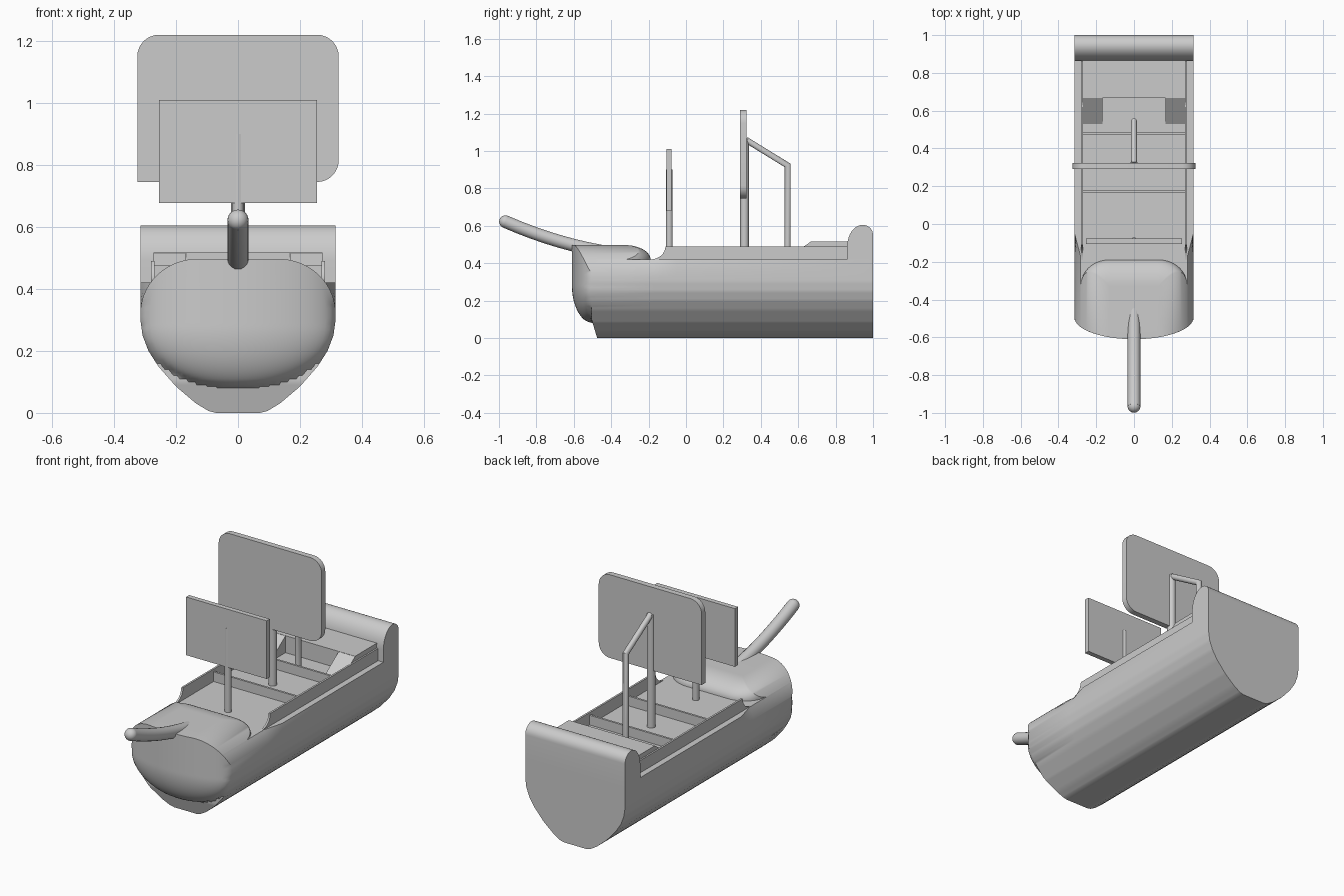
import bpy, bmesh, math
from mathutils import Vector

if "Cube" in bpy.data.objects:
    bpy.data.objects.remove(bpy.data.objects["Cube"])

GREY = (0.6, 0.6, 0.6, 1)
mat = bpy.data.materials.new("plain grey")
mat.use_nodes = True
mat.diffuse_color = GREY
mat.node_tree.nodes["Principled BSDF"].inputs["Base Color"].default_value = GREY


def finish(name, bm, angle=35):
    bmesh.ops.remove_doubles(bm, verts=bm.verts, dist=0.0002)
    bmesh.ops.recalc_face_normals(bm, faces=bm.faces)
    me = bpy.data.meshes.new(name)
    bm.to_mesh(me)
    bm.free()
    me.materials.append(mat)
    ob = bpy.data.objects.new(name, me)
    bpy.context.collection.objects.link(ob)
    bpy.ops.object.select_all(action="DESELECT")
    bpy.context.view_layer.objects.active = ob
    ob.select_set(True)
    bpy.ops.object.shade_smooth_by_angle(angle=math.radians(angle))
    return ob


def prism(name, profile, lo, hi, axis="X"):
    """Extrude a (y, z) profile along x, or an (x, z) profile along y."""
    bm = bmesh.new()
    place = (lambda t, a, b: (t, a, b)) if axis == "X" else (lambda t, a, b: (a, t, b))
    face = bm.faces.new([bm.verts.new(place(lo, a, b)) for a, b in profile])
    out = bmesh.ops.extrude_face_region(bm, geom=[face])
    verts = [g for g in out["geom"] if isinstance(g, bmesh.types.BMVert)]
    bmesh.ops.translate(bm, verts=verts, vec=place(hi - lo, 0, 0))
    return finish(name, bm)


def box(name, x0, x1, y0, y1, z0, z1):
    return prism(name, [(y0, z0), (y1, z0), (y1, z1), (y0, z1)], x0, x1)


def loft(name, rows, stations, cols=40):
    """Solid from stations of (y function, half-width function)."""
    bm = bmesh.new()
    grids = []
    for yf, wf in stations:
        grid = []
        for z in rows:
            xs = [wf(z) * (2 * c / cols - 1) for c in range(cols + 1)]
            grid.append([bm.verts.new((x, yf(x, z), z)) for x in xs])
        grids.append(grid)
    n = len(rows) - 1
    for g in (grids[0], grids[-1]):
        for r in range(n):
            for c in range(cols):
                bm.faces.new((g[r][c], g[r][c + 1], g[r + 1][c + 1], g[r + 1][c]))
    for g, h in zip(grids, grids[1:]):
        for r in (0, n):
            for c in range(cols):
                bm.faces.new((g[r][c], g[r][c + 1], h[r][c + 1], h[r][c]))
        for c in (0, cols):
            for r in range(n):
                bm.faces.new((g[r][c], g[r + 1][c], h[r + 1][c], h[r][c]))
    return finish(name, bm)


def tube(name, points, radius, sides=20):
    """Sweep a circle in the centre plane along (y, z) points."""
    pts = [Vector((0, y, z)) for y, z in points]
    bm = bmesh.new()
    rings = []
    for i, p in enumerate(pts):
        d1 = (p - pts[i - 1]).normalized() if i else (pts[1] - p).normalized()
        d2 = (pts[i + 1] - p).normalized() if i < len(pts) - 1 else d1
        t = (d1 + d2).normalized()
        side = Vector((1, 0, 0))
        up = t.cross(side) / max(t.dot(d1), 0.3)
        angles = [2 * math.pi * k / sides for k in range(sides)]
        rings.append([bm.verts.new(p + radius * (side * math.cos(a) + up * math.sin(a)))
                      for a in angles])
    for a, b in zip(rings, rings[1:]):
        for k in range(sides):
            bm.faces.new((a[k], a[(k + 1) % sides], b[(k + 1) % sides], b[k]))
    bm.faces.new(rings[0])
    bm.faces.new(rings[-1])
    return finish(name, bm, 50)


# Hull shape rules
DECK, CROWN, HALF = 0.42, 0.497, 0.315
BILGE = [(0, 0.07), (0.006, 0.095), (0.03, 0.135), (0.085, 0.2), (0.15, 0.257),
         (0.2, 0.289), (0.25, 0.308), (0.3, HALF)]


def mid_width(z):
    for (z0, w0), (z1, w1) in zip(BILGE, BILGE[1:]):
        if z <= z1:
            return w0 + (w1 - w0) * (z - z0) / (z1 - z0)
    return HALF


def bow_width(z):
    if z < 0.32:
        return mid_width(z)
    u = min(1, (z - 0.32) / (CROWN - 0.32))
    return 0.13 + (HALF - 0.13) * math.sqrt(1 - u * u)


def bow_front(x, z):
    r2 = (x / 0.312) ** 2 + (max(0, 0.28 - z) / 0.2) ** 2
    return -0.475 - 0.03 * min(1, z / 0.1) - 0.105 * max(0, 1 - r2) ** 0.55


def foredeck_back(x, z):
    u = min(1, (z - DECK) / (CROWN - DECK))
    c = min(1, max(0, abs(x) - 0.13) / 0.15)
    return -0.19 - 0.13 * (1 - math.sqrt(1 - c * c)) - 0.14 * (1 - math.sqrt(1 - u * u))


def at(y):
    return lambda x, z: y


# Hull and domed foredeck
hull_rows = sorted({z for z, w in BILGE} | {DECK * i / 42 for i in range(43)})
loft("hull", hull_rows, [(bow_front, bow_width), (at(-0.17), bow_width),
                         (at(-0.05), mid_width), (at(1), mid_width)])
cap_rows = [DECK + (CROWN - DECK) * math.sin(math.pi / 2 * i / 14) for i in range(15)]
loft("foredeck", cap_rows, [(bow_front, bow_width), (foredeck_back, bow_width)])

# Raised stern wall with a rounded top
arc = [(0.945 - 0.083 * math.cos(a), 0.49 + 0.115 * math.sin(a))
       for a in [math.pi / 2 * i / 12 for i in range(13)]]
arc += [(0.945 + 0.055 * math.sin(a), 0.55 + 0.055 * math.cos(a))
        for a in [math.pi / 2 * i / 8 for i in range(1, 9)]]
prism("stern_wall", [(0.862, DECK - 0.01)] + arc + [(1, DECK - 0.01)], -HALF, HALF)

# Cockpit rim with a hollow curve at its front end
rim = [(-0.11 - 0.09 * math.cos(a), 0.495 - 0.07 * math.sin(a))
       for a in [math.pi / 2 * (1 + i / 8) for i in range(8, -1, -1)]]
rim = [(-0.19 + 0.08 * math.sin(a), 0.49 - 0.07 * math.cos(a))
       for a in [math.pi / 2 * i / 8 for i in range(9)]]
rim += [(0.865, 0.49), (0.865, DECK - 0.01), (-0.19, DECK - 0.01)]
for side, s in (("left", 1), ("right", -1)):
    prism(side + "_rim", rim, s * 0.27, s * 0.281)
    prism(side + "_stern_ramp", [(0.53, DECK), (0.67, 0.517), (0.67, DECK)],
          s * 0.168, s * 0.272)

# Cockpit dividers and stern deck
box("front_divider", -0.272, 0.272, 0.165, 0.177, DECK - 0.01, 0.475)
box("rear_divider", -0.272, 0.272, 0.472, 0.484, DECK - 0.01, 0.475)
box("stern_deck", -0.272, 0.272, 0.668, 0.865, DECK - 0.01, 0.517)

# Front panel on its post
box("front_panel", -0.255, 0.255, -0.105, -0.077, 0.678, 1.01)
tube("front_post", [(-0.089, DECK - 0.01), (-0.089, 0.9)], 0.018)

# Rear panel: three rounded corners, one square
R = 0.07
outline = [(-0.325, 0.745)]
for cx, cz, start in ((0.325 - R, 0.745 + R, -90), (0.325 - R, 1.22 - R, 0),
                      (-0.325 + R, 1.22 - R, 90)):
    for i in range(9):
        a = math.radians(start + 90 * i / 8)
        outline.append((cx + R * math.cos(a), cz + R * math.sin(a)))
prism("rear_panel", outline, 0.29, 0.323, "Y")

# Rear post with its bent brace
tube("rear_post", [(0.313, DECK - 0.01), (0.313, 1.065)], 0.023)
tube("rear_brace", [(0.32, 1.06), (0.543, 0.923), (0.543, DECK - 0.01)], 0.016)

# Curved bowsprit with a rounded tip
spar = []
for i in range(17):
    t = i / 16
    spar.append((-0.44 - 0.525 * t, 0.462 + 0.09 * t + 0.07 * t * t))
tube("bowsprit", spar, 0.034)
bm = bmesh.new()
bmesh.ops.create_uvsphere(bm, u_segments=20, v_segments=12, radius=0.034)
bmesh.ops.translate(bm, verts=bm.verts, vec=(0, spar[-1][0], spar[-1][1]))
finish("bowsprit_tip", bm, 50)
